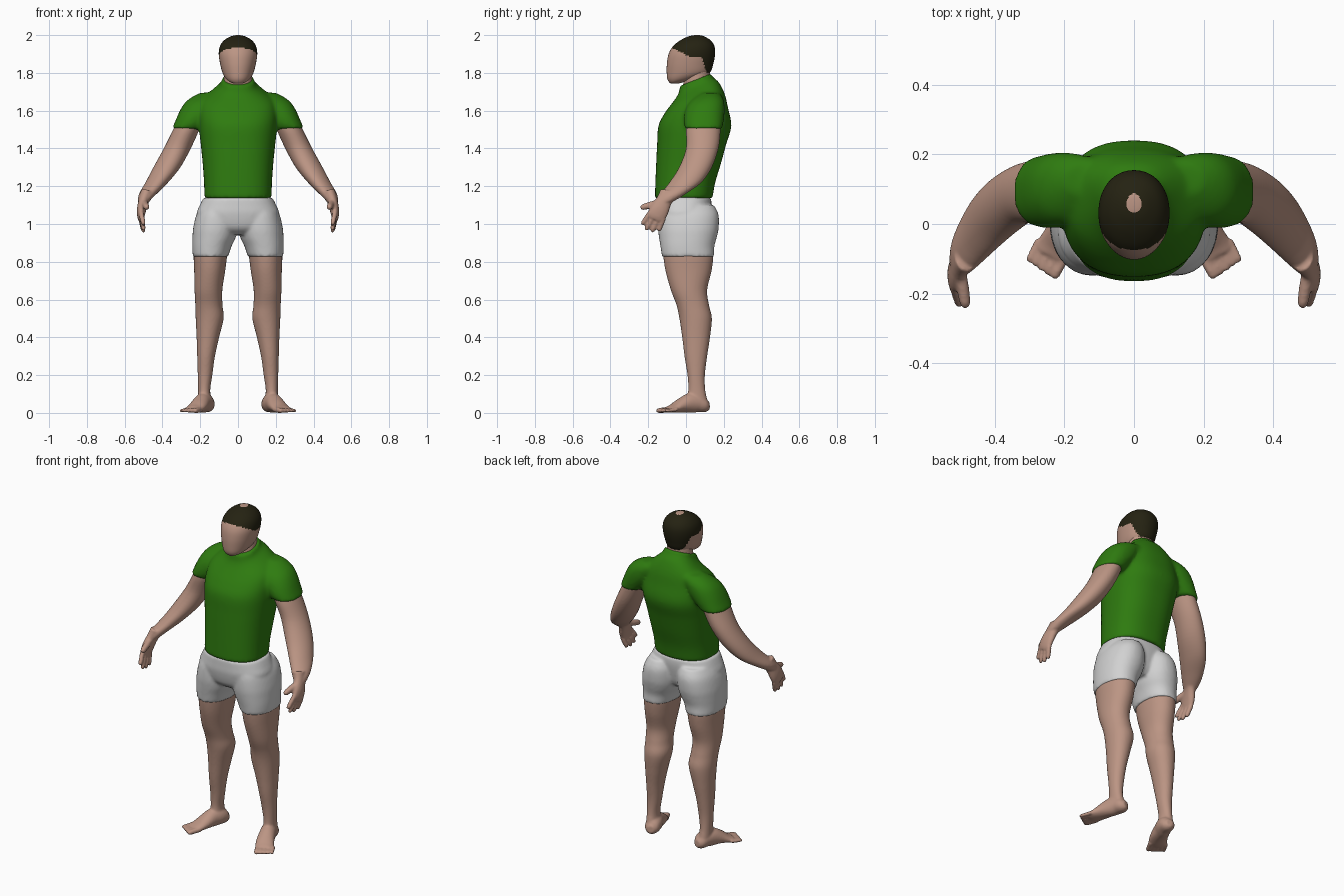
import bpy, bmesh, math
from mathutils import Vector

if "Cube" in bpy.data.objects:
    bpy.data.objects.remove(bpy.data.objects["Cube"])


def material(name, rgb):
    m = bpy.data.materials.new(name)
    m.diffuse_color = (*rgb, 1)
    m.use_nodes = True
    m.node_tree.nodes["Principled BSDF"].inputs["Base Color"].default_value = m.diffuse_color
    return m


SKIN = material("skin", (0.50, 0.30, 0.23))
GREEN = material("green cloth", (0.028, 0.20, 0.005))
WHITE = material("white cloth", (0.64, 0.64, 0.64))
HAIR = material("dark hair", (0.018, 0.016, 0.006))


def spline(rows, steps):
    """Catmull-Rom interpolation of a list of number tuples."""
    out = []
    for i in range(len(rows) - 1):
        a, b, c, d = (rows[min(max(i + k, 0), len(rows) - 1)] for k in (-1, 0, 1, 2))
        for s in range(steps):
            t = s / steps
            out.append([0.5 * (2 * q + (r - p) * t + (2 * p - 5 * q + 4 * r - w) * t * t
                        + (3 * q - p - 3 * r + w) * t ** 3) for p, q, r, w in zip(a, b, c, d)])
    return out + [list(rows[-1])]


def skin_rings(bm, rings):
    loops = [[bm.verts.new(p) for p in ring] for ring in rings]
    n = len(loops[0])
    for lo, hi in zip(loops, loops[1:]):
        for i in range(n):
            bm.faces.new((lo[i], lo[(i + 1) % n], hi[(i + 1) % n], hi[i]))
    bm.faces.new(loops[0][::-1])
    bm.faces.new(loops[-1])


def unit_ring(n, power):
    for i in range(n):
        a = 2 * math.pi * i / n
        c, s = math.cos(a), math.sin(a)
        yield (math.copysign(abs(c) ** (2 / power), c), math.copysign(abs(s) ** (2 / power), s))


def loft(bm, rows, power=2.0, n=40, steps=5):
    """Rows of (z, x0, x1, y0, y1[, tilt]), stacked upwards or downwards."""
    rows = sorted(tuple(r) + (0,) * (6 - len(r)) for r in rows)
    rings = []
    for z, x0, x1, y0, y1, tilt in spline(rows, steps):
        cx, cy, rx, ry = (x0 + x1) / 2, (y0 + y1) / 2, (x1 - x0) / 2, (y1 - y0) / 2
        rings.append([(cx + rx * u, cy + ry * v, z + tilt * ry * v) for u, v in unit_ring(n, power)])
    skin_rings(bm, rings)


def tube(bm, rows, ref, n=20, steps=4):
    """Rows of (x, y, z, half width, half thickness) along a path."""
    pts = spline(rows, steps)
    rings = []
    for i, p in enumerate(pts):
        t = Vector(pts[min(i + 1, len(pts) - 1)][:3]) - Vector(pts[max(i - 1, 0)][:3])
        side = t.cross(Vector(ref)).normalized()
        up = side.cross(t).normalized()
        rings.append([Vector(p[:3]) + side * p[3] * u + up * p[4] * v for u, v in unit_ring(n, 2)])
    skin_rings(bm, rings)


def digit(bm, a, b, r, ref):
    a, b = Vector(a), Vector(b)
    tube(bm, [(*a, r, r), (*a.lerp(b, 0.5), r, r), (*a.lerp(b, 0.88), r * 0.9, r * 0.85),
              (*b, r * 0.4, r * 0.4)], ref, 12, 3)


def finish(name, bm, mats, voxel=0, smooth=0, mirror=False):
    bmesh.ops.recalc_face_normals(bm, faces=bm.faces)
    for f in bm.faces:
        f.smooth = True
    me = bpy.data.meshes.new(name)
    bm.to_mesh(me)
    bm.free()
    for m in mats:
        me.materials.append(m)
    ob = bpy.data.objects.new(name, me)
    bpy.context.collection.objects.link(ob)
    if voxel:  # fuse overlapping volumes into one skin
        r = ob.modifiers.new("fuse", 'REMESH')
        r.mode, r.voxel_size, r.use_smooth_shade = 'VOXEL', voxel, True
        s = ob.modifiers.new("soften", 'SMOOTH')
        s.factor, s.iterations = 0.5, smooth
    if mirror:
        ob.modifiers.new("mirror", 'MIRROR').use_mirror_merge = False
    return ob


def both(row):
    """Symmetric row: (z, half width, y0, y1[, tilt])."""
    return (row[0], -row[1], row[1], *row[2:])


def flip(rows):
    return [(r[0], -r[2], -r[1], *r[3:]) for r in rows]


# shirt: torso with raised collar, plus two sleeves
bm = bmesh.new()
loft(bm, [both(r) for r in [
    (1.135, .178, -.165, .14), (1.22, .18, -.162, .155), (1.32, .187, -.158, .185),
    (1.42, .197, -.153, .212), (1.52, .207, -.146, .24), (1.60, .205, -.115, .222, .1),
    (1.66, .185, -.08, .205, .2), (1.715, .12, -.047, .172, .35),
    (1.74, .092, -.036, .143, .4), (1.765, .087, -.032, .137, .4)]], 2.4, 56)
sleeve = [(1.503, .195, .35, -.007, .192), (1.55, .15, .33, -.012, .2), (1.60, .11, .308, -.005, .205),
          (1.64, .09, .283, .015, .203), (1.67, .06, .248, .045, .195), (1.695, .03, .20, .08, .175)]
loft(bm, sleeve, 2.2)
loft(bm, flip(sleeve), 2.2)
finish("shirt", bm, [GREEN], 0.01, 10)

# shorts: pelvis plus two short legs whose backs form the seat
bm = bmesh.new()
loft(bm, [both(r) for r in [
    (.945, .10, -.10, .09), (.98, .19, -.14, .115), (1.05, .218, -.158, .13),
    (1.10, .202, -.158, .135), (1.14, .182, -.156, .132)]], 2.4, 48)
leg = [(.828, .052, .24, -.127, .15), (.88, .035, .242, -.135, .15), (.93, .012, .241, -.143, .163),
       (.98, .002, .237, -.148, .173), (1.05, .004, .22, -.145, .172), (1.10, .02, .19, -.13, .148)]
loft(bm, leg, 2.2)
loft(bm, flip(leg), 2.2)
finish("shorts", bm, [WHITE], 0.009, 4)

# leg with foot and toes
bm = bmesh.new()
loft(bm, [(.88, .055, .232, -.12, .14), (.83, .058, .235, -.12, .145), (.75, .068, .232, -.108, .135),
          (.65, .083, .23, -.08, .112), (.57, .082, .226, -.05, .122), (.50, .076, .224, -.035, .137),
          (.40, .10, .219, -.02, .127), (.30, .122, .216, -.008, .112), (.20, .136, .213, .008, .10),
          (.12, .147, .211, .012, .102), (.06, .14, .212, .0, .115)], 2.1)
Z = (0, 0, 1)
tube(bm, [(.157, .122, .04, .02, .022), (.163, .10, .04, .04, .038), (.172, .06, .052, .046, .05),
          (.188, .02, .052, .046, .052), (.207, -.03, .038, .05, .037), (.226, -.065, .024, .052, .024),
          (.24, -.09, .018, .047, .017)], Z)
for i in range(5):
    k = i / 4
    digit(bm, (.195 + .078 * k, -.085 + .04 * k, .018), (.232 + .073 * k, -.156 + .046 * k, .011),
          .015 - .005 * k, Z)
finish("leg", bm, [SKIN], 0.0065, 3, True)

# arm with hand, fingers and thumb
bm = bmesh.new()
loft(bm, [(1.56, .19, .315, .01, .18), (1.50, .205, .343, .0, .183), (1.40, .25, .393, .0, .172),
          (1.30, .305, .448, -.037, .137), (1.22, .37, .49, -.088, .082), (1.16, .43, .524, -.135, .0),
          (1.12, .47, .53, -.155, -.065)], 2.0)
X = (1, 0, 0)
tube(bm, [(.482, -.095, 1.165, .045, .034), (.498, -.115, 1.125, .042, .028), (.51, -.138, 1.08, .05, .025),
          (.514, -.155, 1.045, .05, .02), (.513, -.165, 1.025, .042, .015)], X)
across, along = Vector((0, .88, -.47)), Vector((-.1, -.47, -.88))
for off, length in ((-.039, .082), (-.013, .098), (.013, .092), (.038, .07)):
    base = Vector((.514, -.153, 1.045)) + across * off
    tip = base + (along + across * off * 3) * length + Vector((-.006, 0, 0))
    digit(bm, base, tip, .0135, X)
digit(bm, (.498, -.14, 1.115), (.482, -.24, 1.085), .018, X)
finish("arm", bm, [SKIN], 0.0065, 3, True)

# neck
bm = bmesh.new()
loft(bm, [both(r) for r in [(1.70, .078, -.02, .125, .3), (1.76, .074, -.015, .127, .3),
                            (1.83, .07, -.005, .125, .2)]])
finish("neck", bm, [SKIN])

# head, with hair chosen by a hairline rule
bm = bmesh.new()
loft(bm, [both(r) for r in [
    (1.743, .02, -.08, -.04), (1.752, .042, -.09, -.01), (1.77, .064, -.099, .06), (1.80, .082, -.102, .125),
    (1.85, .095, -.101, .145), (1.90, .102, -.092, .154), (1.94, .096, -.07, .151), (1.97, .076, -.034, .133),
    (1.99, .046, .005, .103), (1.998, .022, .033, .082), (2.0, .004, .052, .065)]], 2.1, 72, 6)
for f in bm.faces:
    x, y, z = f.calc_center_median()
    if y < .02:
        line = 1.886 + (.02 - y) * .5
    else:
        line = 1.886 - max(0, y - .085) * 3.5
    bald = z > 1.98 and (x / .021) ** 2 + ((y - .06) / .027) ** 2 < 1
    f.material_index = int(z > max(line, 1.788) and not bald)
finish("head", bm, [SKIN, HAIR])
